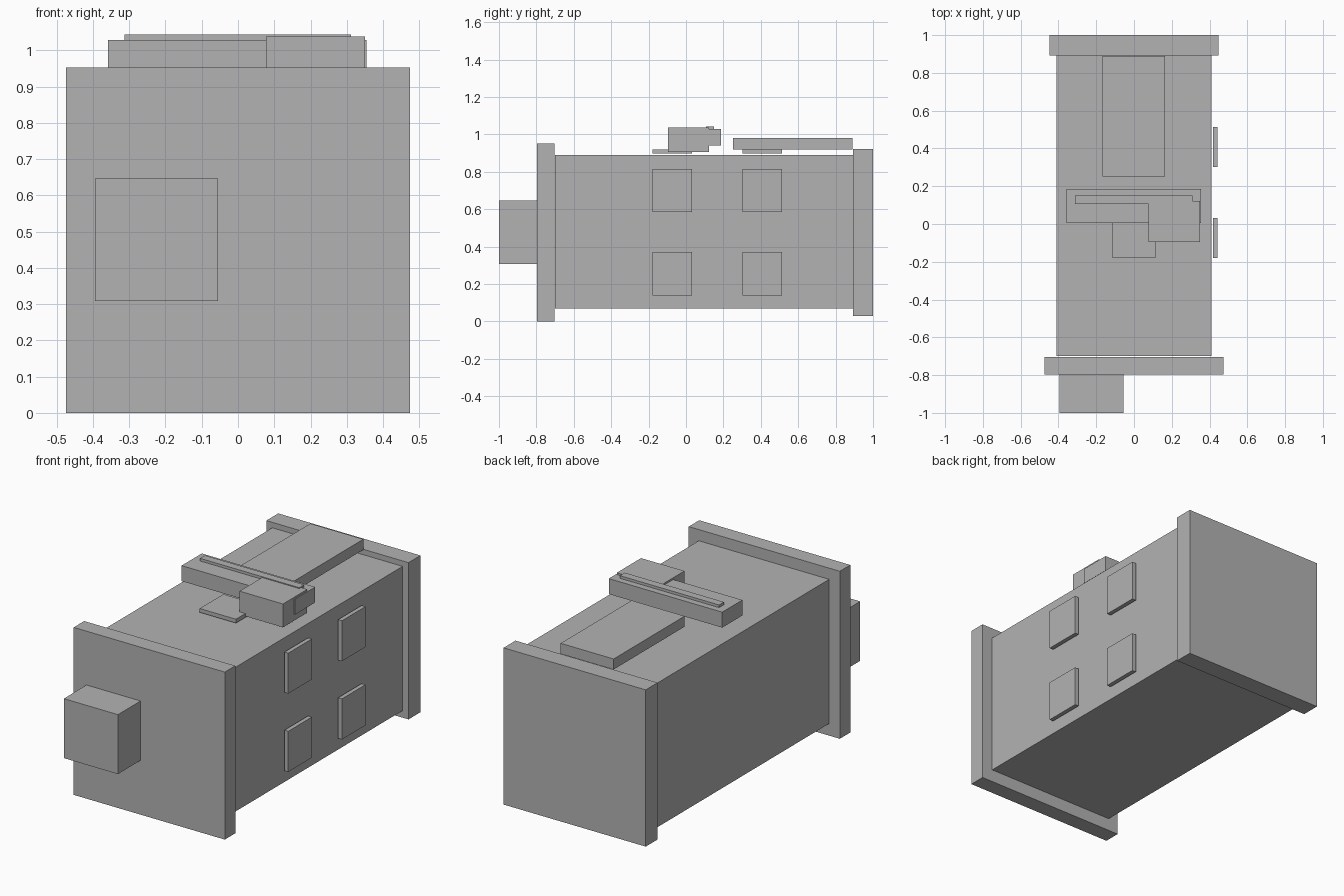
import bpy
import bmesh

if "Cube" in bpy.data.objects:
    bpy.data.objects.remove(bpy.data.objects["Cube"])

grey = bpy.data.materials.new("plain grey")
grey.diffuse_color = (0.45, 0.45, 0.45, 1)
grey.use_nodes = True
grey.node_tree.nodes["Principled BSDF"].inputs["Base Color"].default_value = grey.diffuse_color


def box(name, x, y, z):
    """Axis-aligned box from (min, max) pairs."""
    bm = bmesh.new()
    bmesh.ops.create_cube(bm, size=1)
    for v in bm.verts:
        v.co = [r[0] if c < 0 else r[1] for c, r in zip(v.co, (x, y, z))]
    mesh = bpy.data.meshes.new(name)
    bm.to_mesh(mesh)
    bm.free()
    mesh.materials.append(grey)
    obj = bpy.data.objects.new(name, mesh)
    bpy.context.collection.objects.link(obj)
    return obj


# Main housing with end flanges and front connector
box("body", (-0.41, 0.41), (-0.70, 0.893), (0.07, 0.89))
box("front_flange", (-0.475, 0.475), (-0.797, -0.703), (0, 0.952))
box("rear_flange", (-0.447, 0.447), (0.893, 1.0), (0.03, 0.921))
box("front_connector", (-0.395, -0.055), (-1.0, -0.797), (0.308, 0.646))

# Matching pads: four on the right wall, two on top
rows = ((0.14, 0.371), (0.585, 0.815))
for i, y in enumerate(((-0.18, 0.033), (0.302, 0.513))):
    for j, z in enumerate(rows):
        box(f"side_pad_{i}_{j}", (0.418, 0.442), y, z)
    box(f"top_pad_{i}", (-0.115, 0.113), y, (0.898, 0.92))

# Raised assembly on top
box("top_slab", (-0.168, 0.165), (0.252, 0.89), (0.92, 0.98))
box("crossbar", (-0.358, 0.355), (0.005, 0.186), (0.94, 1.028))
box("side_block", (0.077, 0.35), (-0.096, 0.122), (0.905, 1.038))
box("crossbar_strip", (-0.313, 0.311), (0.106, 0.15), (1.028, 1.043))
